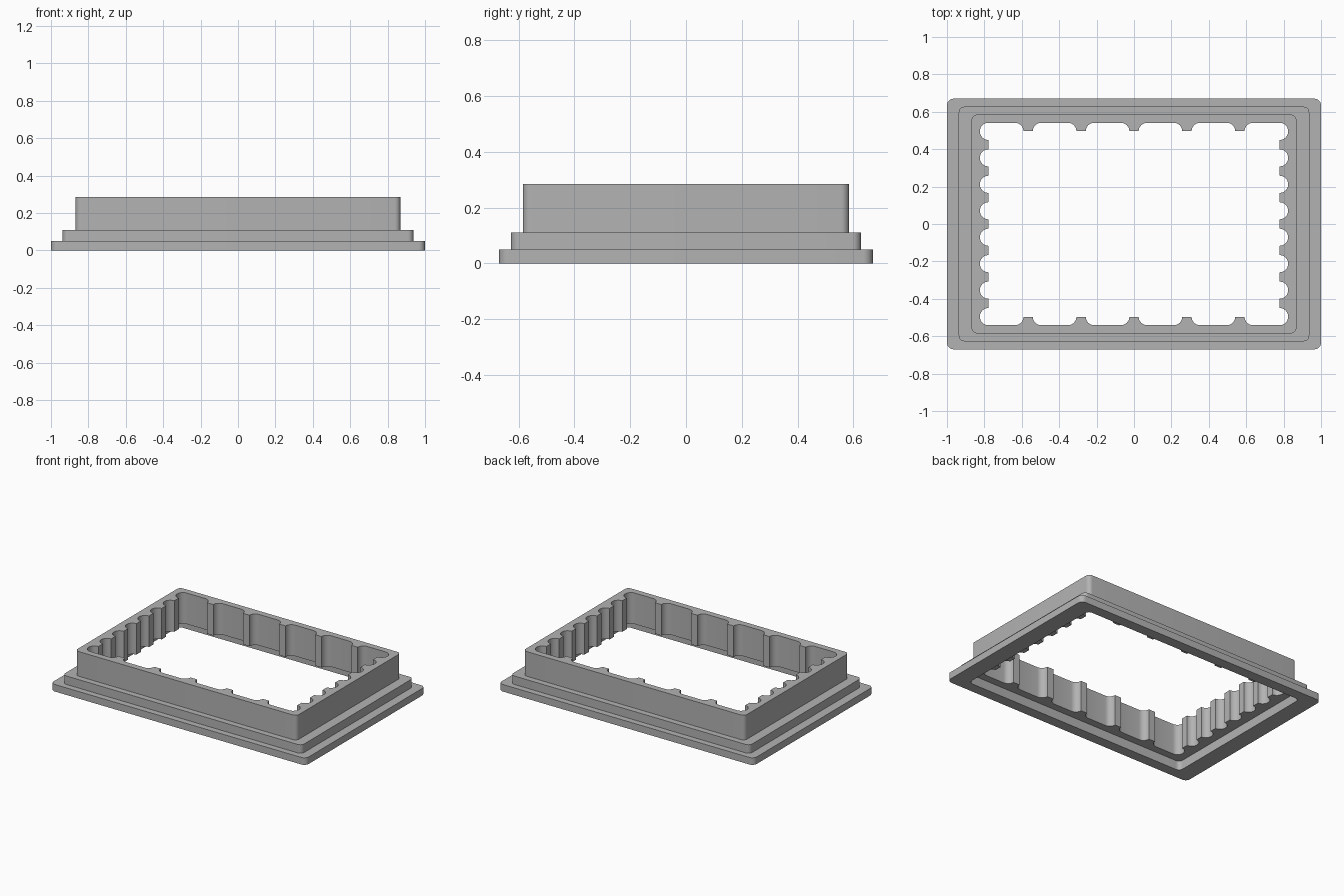
import bpy, bmesh
from math import sin, cos, pi
from mathutils import Matrix, Vector

cube = bpy.data.objects.get("Cube")
if cube:
    bpy.data.objects.remove(cube, do_unlink=True)

PITCH = 0.1415        # spacing of the small side pockets
GAP = 0.025           # half the width of a rib tip
RADIUS = 0.045        # rounding of the pockets
WALL_X, WALL_Y = 4 * GAP + 0.724, 4 * PITCH - GAP
LEDGE, TOP = 0.065, 0.285


def arc(cx, cy, r, start, end, steps=8):
    angles = [start + (end - start) * i / steps for i in range(steps + 1)]
    return [Vector((cx + r * cos(a), cy + r * sin(a))) for a in angles]


def rounded_rectangle(hx, hy, r):
    corners = [(1, 1), (-1, 1), (-1, -1), (1, -1)]
    points = []
    for i, (sx, sy) in enumerate(corners):
        points += arc(sx * (hx - r), sy * (hy - r), r, i * pi / 2, (i + 1) * pi / 2)
    return points


def ribbed_opening():
    """Walk the four walls; each is a row of round-cornered pockets between ribs."""
    points = []
    for side in range(4):
        long_side = side % 2 == 0
        cells = 6 if long_side else 8
        pitch = 2 * PITCH if long_side else PITCH
        wall = WALL_Y if long_side else WALL_X
        turn = Matrix.Rotation(side * pi / 2, 2)
        local = []
        for k in range(cells):
            u0 = (k - cells / 2) * pitch + GAP
            u1 = u0 + pitch - 2 * GAP
            if k > 0:
                local += arc(u0 + RADIUS, RADIUS - wall, RADIUS, pi, 1.5 * pi)
            local += arc(u1 - RADIUS, RADIUS - wall, RADIUS, -pi / 2, 0)
        points += [turn @ p for p in local]
    return points


bm = bmesh.new()


def add_loop(points, z):
    return [bm.verts.new((p.x, p.y, z)) for p in points]


def bridge(a, b):
    n = len(a)
    for i in range(n):
        j = (i + 1) % n
        bm.faces.new((a[i], a[j], b[j], b[i]))


def fill_ring(a, b):
    edges = [bm.edges.get((ring[i - 1], ring[i])) for ring in (a, b) for i in range(len(ring))]
    bmesh.ops.triangle_fill(bm, edges=edges, use_beauty=True, normal=(0, 0, 1))


# Stepped outside, from the underside recess round to the top rim
sections = [
    (0.88, 0.595, 0.03, LEDGE), (0.88, 0.595, 0.03, 0),
    (1.0, 0.67, 0.035, 0), (1.0, 0.67, 0.035, 0.05),
    (0.937, 0.627, 0.03, 0.05), (0.937, 0.627, 0.03, 0.11),
    (0.868, 0.585, 0.03, 0.11), (0.868, 0.585, 0.03, TOP),
]
loops = [add_loop(rounded_rectangle(hx, hy, r), z) for hx, hy, r, z in sections]
for lower, upper in zip(loops, loops[1:]):
    bridge(lower, upper)

# Ribbed inside wall
opening = ribbed_opening()
inner_low, inner_high = add_loop(opening, LEDGE), add_loop(opening, TOP)
bridge(inner_low, inner_high)

# Flat ledge below and flat rim on top
fill_ring(loops[0], inner_low)
fill_ring(loops[-1], inner_high)
bmesh.ops.recalc_face_normals(bm, faces=bm.faces)

mesh = bpy.data.meshes.new("ribbed_frame")
bm.to_mesh(mesh)
bm.free()
frame = bpy.data.objects.new("ribbed_frame", mesh)
bpy.context.collection.objects.link(frame)

# Plain grey material
grey = bpy.data.materials.new("plain grey")
grey.use_nodes = True
colour = (0.45, 0.45, 0.45, 1)
grey.diffuse_color = colour
grey.node_tree.nodes["Principled BSDF"].inputs["Base Color"].default_value = colour
mesh.materials.append(grey)

bpy.ops.object.select_all(action='DESELECT')
frame.select_set(True)
bpy.context.view_layer.objects.active = frame
bpy.ops.object.shade_smooth_by_angle(angle=pi / 6)
